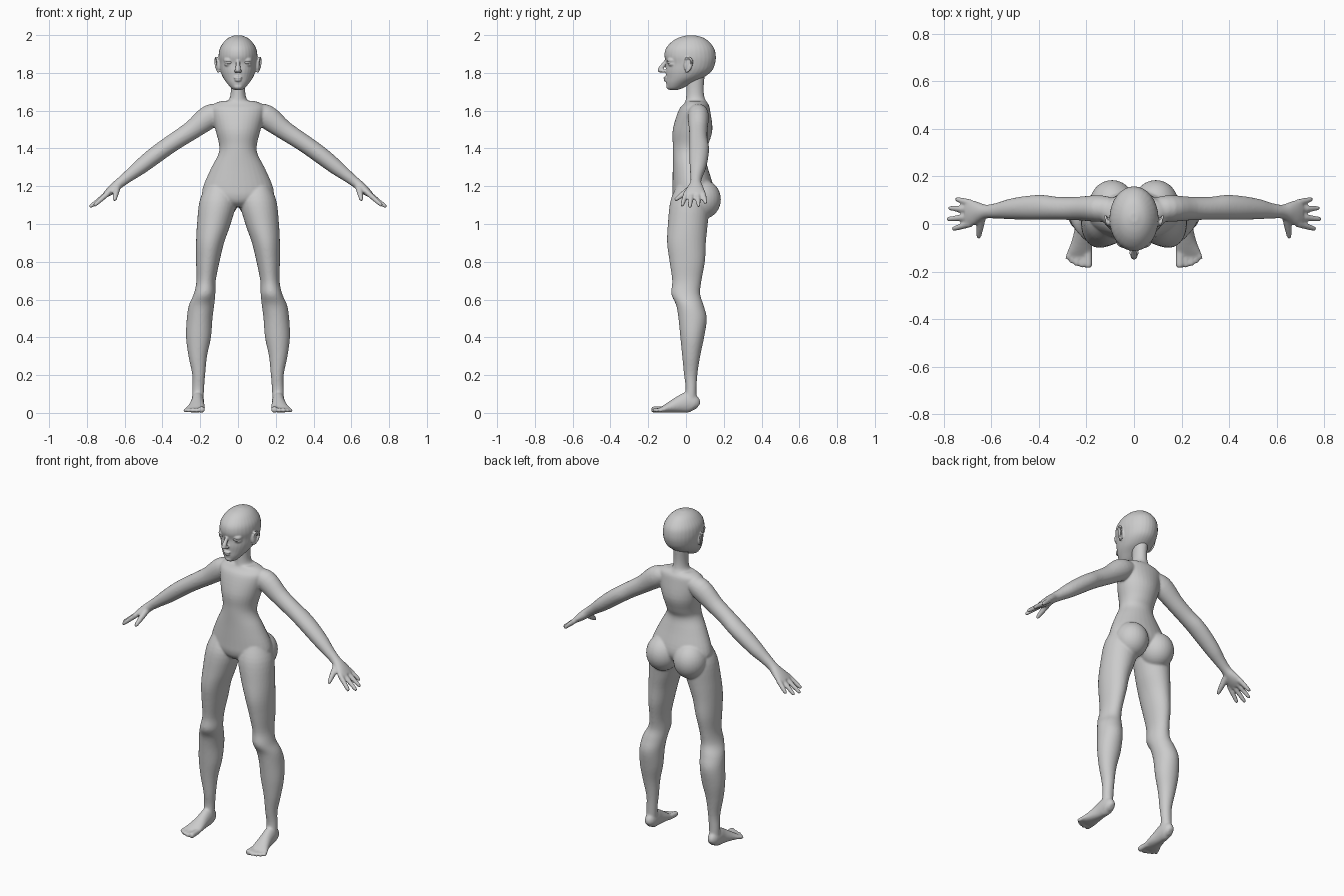
import bpy, bmesh, math
from mathutils import Vector, Matrix

X, Y, Z = Vector((1, 0, 0)), Vector((0, 1, 0)), Vector((0, 0, 1))


def spline(rows, k=4):
    """Catmull-Rom interpolation of section rows."""
    out, n = [], len(rows)
    for i in range(n - 1):
        p = [rows[max(0, min(n - 1, i + j))] for j in (-1, 0, 1, 2)]
        for q in range(k):
            t = q / k
            out.append([0.5 * (2 * b + (c - a) * t + (2 * a - 5 * b + 4 * c - d) * t * t
                               + (3 * b - a - 3 * c + d) * t ** 3) for a, b, c, d in zip(*p)])
    return out + [list(rows[-1])]


def loft(bm, rows, side, normal=None, s=1, seg=32):
    """Skin elliptical sections (x, y, z, half width along side, half height)."""
    rows = spline(rows)
    rings = []
    for i, (x, y, z, a, b) in enumerate(rows):
        t = normal or Vector(rows[min(i + 1, len(rows) - 1)][:3]) - Vector(rows[max(i - 1, 0)][:3])
        v = t.cross(side).normalized()
        ring = []
        for j in range(seg):
            w = 2 * math.pi * j / seg
            co = Vector((x, y, z)) + side * a * math.cos(w) + v * b * math.sin(w)
            ring.append(bm.verts.new((co.x * s, co.y, co.z)))
        rings.append(ring)
    for r0, r1 in zip(rings, rings[1:]):
        for j in range(seg):
            k = (j + 1) % seg
            bm.faces.new((r0[j], r0[k], r1[k], r1[j]))
    bm.faces.new(rings[0])
    bm.faces.new(rings[-1])


def stack(bm, rows, s=1):
    """Loft horizontal sections (z, centre x, half width, front y, back y)."""
    loft(bm, [(cx, (f + b) / 2, z, rx, (b - f) / 2) for z, cx, rx, f, b in rows], X, Z, s)


def rod(bm, p, q, r0, r1, side, s=1):
    """Tapered finger-like rod with a rounded tip."""
    p, q = Vector(p), Vector(q)
    loft(bm, [(*p.lerp(q, t), r, r) for t, r in
              ((0, r0), (.5, (r0 + r1) / 2), (.82, r1), (.95, r1 * .8), (1, r1 * .3))], side, s=s, seg=14)


def ball(bm, c, r):
    m = Matrix.Translation(c) @ Matrix.Diagonal((*r, 1))
    bmesh.ops.create_uvsphere(bm, u_segments=28, v_segments=18, radius=1, matrix=m)


def finish(bm, name, voxel=None, smooth=5):
    bmesh.ops.recalc_face_normals(bm, faces=bm.faces)
    me = bpy.data.meshes.new(name)
    bm.to_mesh(me)
    bm.free()
    me.polygons.foreach_set("use_smooth", [True] * len(me.polygons))
    ob = bpy.data.objects.new(name, me)
    bpy.context.collection.objects.link(ob)
    if voxel:
        m = ob.modifiers.new("fuse", 'REMESH')
        m.mode, m.voxel_size, m.use_smooth_shade = 'VOXEL', voxel, True
        m = ob.modifiers.new("soften", 'SMOOTH')
        m.factor, m.iterations = 0.5, smooth
    return ob


# Body: torso and neck
bm = bmesh.new()
stack(bm, [(1.09, 0, .06, -.03, .08), (1.115, 0, .13, -.06, .12), (1.15, 0, .185, -.072, .145),
           (1.2, 0, .184, -.072, .145), (1.3, 0, .14, -.07, .115), (1.37, 0, .104, -.07, .1),
           (1.42, 0, .1, -.07, .118), (1.5, 0, .12, -.07, .14), (1.6, 0, .142, -.04, .128),
           (1.635, 0, .128, -.012, .118), (1.652, 0, .085, .0, .1)])
stack(bm, [(1.6, 0, .09, -.01, .12), (1.645, 0, .06, -.004, .11), (1.67, 0, .043, 0, .098),
           (1.72, 0, .038, .002, .094), (1.8, 0, .042, 0, .1)])

for s in (1, -1):
    # Buttock and leg
    ball(bm, (.092 * s, .085, 1.13), (.095, .1, .105))
    stack(bm, [(1.2, .1, .07, -.05, .1), (1.12, .106, .098, -.083, .125), (1.0, .128, .089, -.096, .115),
               (.9, .148, .074, -.1, .105), (.8, .16, .062, -.087, .1), (.7, .169, .051, -.073, .082),
               (.63, .177, .057, -.078, .075), (.57, .193, .067, -.052, .093), (.5, .203, .068, -.04, .11),
               (.4, .209, .066, -.03, .096), (.3, .213, .049, -.02, .075), (.2, .208, .034, -.01, .06),
               (.12, .211, .031, -.002, .056), (.05, .213, .031, -.02, .058)], s)
    # Foot and toes
    loft(bm, [(.212, .062, .032, .015, .02), (.212, .045, .045, .03, .043), (.213, .01, .055, .034, .055),
              (.215, -.03, .046, .036, .046), (.22, -.08, .031, .045, .031), (.228, -.12, .019, .053, .018),
              (.23, -.14, .014, .046, .011)], X, s=s)
    for x, tx, ty, r in ((.193, .192, -.185, .017), (.217, .219, -.184, .012), (.237, .242, -.177, .012),
                         (.254, .262, -.165, .011), (.268, .28, -.15, .011)):
        rod(bm, (x, -.11, .02), (tx, ty, r), r, r, X, s)
    # Arm, wrist and palm
    loft(bm, [(.07, .06, 1.6, .045, .035), (.145, .065, 1.572, .056, .062), (.24, .065, 1.5, .049, .051),
              (.32, .066, 1.447, .048, .047), (.385, .07, 1.403, .052, .046), (.45, .068, 1.355, .05, .045),
              (.52, .063, 1.3, .043, .04), (.575, .056, 1.257, .033, .032), (.62, .052, 1.222, .029, .027),
              (.65, .05, 1.197, .04, .026), (.68, .046, 1.172, .054, .022), (.705, .044, 1.152, .052, .015)],
         Y, s=s)
    # Fingers and thumb
    for y, tx, ty, tz in ((.088, .75, .105, 1.108), (.06, .78, .067, 1.092),
                          (.03, .787, .02, 1.088), (.002, .765, -.022, 1.095)):
        rod(bm, (.685, y, 1.166), (tx, ty, tz), .0155, .0115, Y, s)
    rod(bm, (.64, .035, 1.195), (.653, -.06, 1.125), .02, .012, X, s)
finish(bm, "body", .006, 6)

# Head: skull, jaw, nose, lips, lids and ears
bm = bmesh.new()
stack(bm, [(1.709, 0, .014, -.085, -.05), (1.718, 0, .034, -.098, -.02), (1.745, 0, .058, -.105, .03),
           (1.775, 0, .079, -.106, .092), (1.81, 0, .093, -.108, .136), (1.85, 0, .1, -.105, .154),
           (1.89, 0, .103, -.114, .158), (1.93, 0, .096, -.106, .149), (1.965, 0, .074, -.075, .122),
           (1.987, 0, .048, -.037, .09), (1.999, 0, .016, .008, .045)])
rod(bm, (0, -.098, 1.875), (0, -.14, 1.813), .008, .014, X)
ball(bm, (0, -.134, 1.814), (.015, .016, .012))
ball(bm, (0, -.107, 1.774), (.023, .013, .007))
ball(bm, (0, -.106, 1.761), (.018, .012, .007))
ball(bm, (0, -.09, 1.728), (.024, .015, .016))
for s in (1, -1):
    ball(bm, (.011 * s, -.121, 1.81), (.009, .012, .009))
    ball(bm, (.045 * s, -.07, 1.866), (.031, .03, .02))
    ball(bm, (.045 * s, -.07, 1.847), (.029, .025, .016))
    # Ear plate with a raised rim
    ball(bm, (.102 * s, .008, 1.842), (.012, .02, .038))
    rim = [(.105, -.004, 1.85), (.112, .0, 1.876), (.117, .018, 1.88), (.12, .032, 1.862),
           (.116, .026, 1.832), (.108, .01, 1.81), (.103, -.003, 1.806)]
    loft(bm, [(*p, .006, .006) for p in rim], X, s=s, seg=12)
finish(bm, "head", .004, 4)

# Eyes
for s, name in ((1, "left_eye"), (-1, "right_eye")):
    bm = bmesh.new()
    ball(bm, (.046 * s, -.071, 1.856), (.025, .029, .015))
    finish(bm, name)
